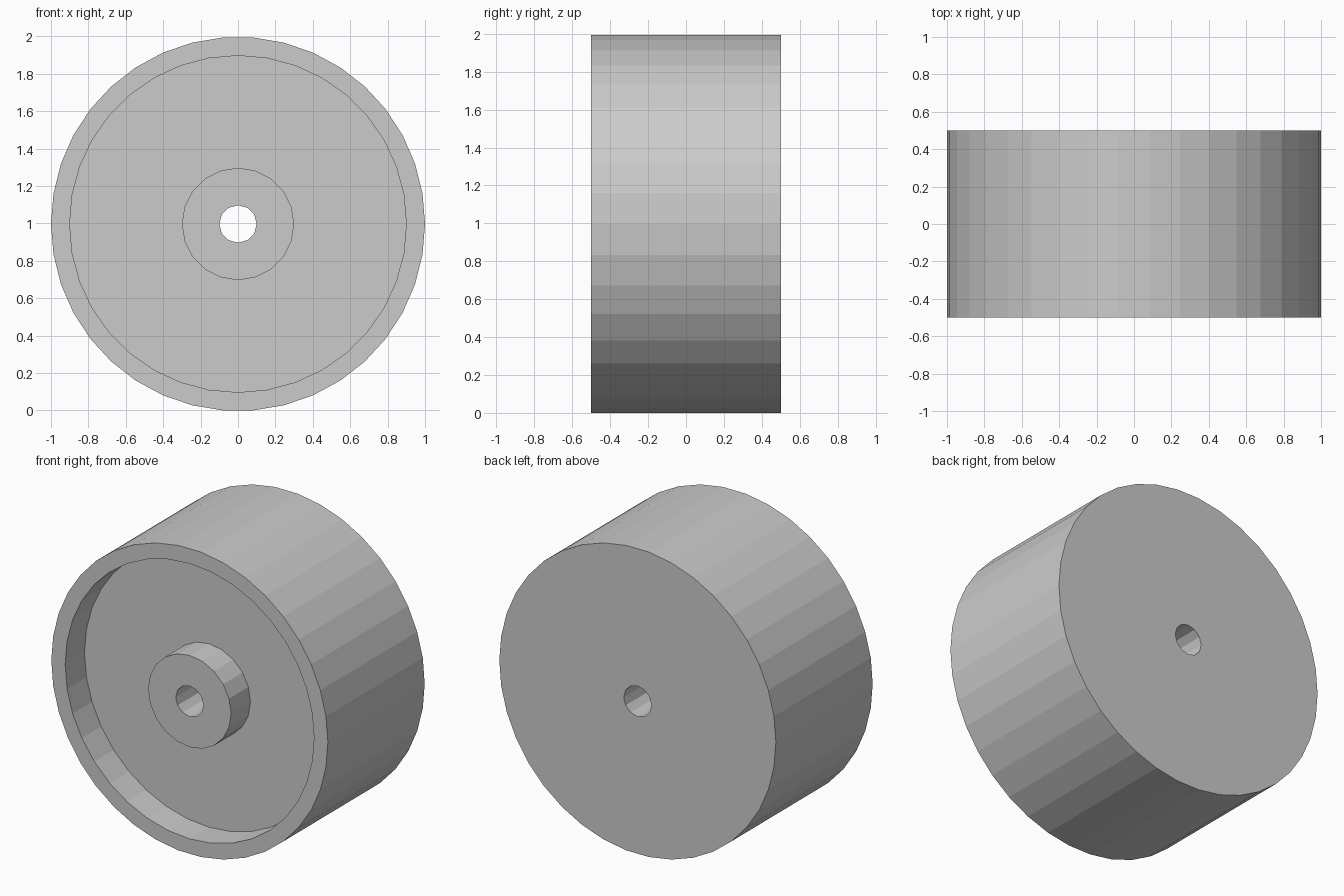
import bpy, bmesh
from math import sin, cos, pi

if "Cube" in bpy.data.objects:
    bpy.data.objects.remove(bpy.data.objects["Cube"])

CENTRE_Z = cos(pi / 38)      # 38-sided rim rests on a flat side
FRONT, FLOOR, BACK = -0.5, -0.3, 0.5

bm = bmesh.new()


def ring(radius, sides, y):
    """Closed loop of edges facing along y."""
    vs = [bm.verts.new((radius * cos(2 * pi * i / sides), y,
                        CENTRE_Z + radius * sin(2 * pi * i / sides)))
          for i in range(sides)]
    return [bm.edges.new((vs[i], vs[(i + 1) % sides])) for i in range(sides)]


def wall(a, b):
    """Join two equal rings with flat quads."""
    for e, f in zip(a, b):
        edge_a, edge_b = e.verts, f.verts
        bm.faces.new((edge_a[0], edge_a[1], edge_b[1], edge_b[0]))


def flat_ring(outer, inner):
    """Fill the flat area between two rings."""
    bmesh.ops.triangle_fill(bm, edges=outer + inner, use_beauty=True,
                            use_dissolve=False, normal=(0, -1, 0))


rim_front, rim_back = ring(1.0, 38, FRONT), ring(1.0, 38, BACK)
recess_front, recess_floor = ring(0.9, 36, FRONT), ring(0.9, 36, FLOOR)
hub_front, hub_floor = ring(0.3, 20, FRONT), ring(0.3, 20, FLOOR)
bore_front, bore_back = ring(0.1, 12, FRONT), ring(0.1, 12, BACK)

# Tread, recess side, hub side and axle bore
wall(rim_front, rim_back)
wall(recess_front, recess_floor)
wall(hub_front, hub_floor)
wall(bore_front, bore_back)

# Rim lip, recess floor, hub face and back face
flat_ring(rim_front, recess_front)
flat_ring(recess_floor, hub_floor)
flat_ring(hub_front, bore_front)
flat_ring(rim_back, bore_back)

bmesh.ops.recalc_face_normals(bm, faces=bm.faces[:])
mesh = bpy.data.meshes.new("wheel")
bm.to_mesh(mesh)
bm.free()
wheel = bpy.data.objects.new("wheel", mesh)
bpy.context.collection.objects.link(wheel)
